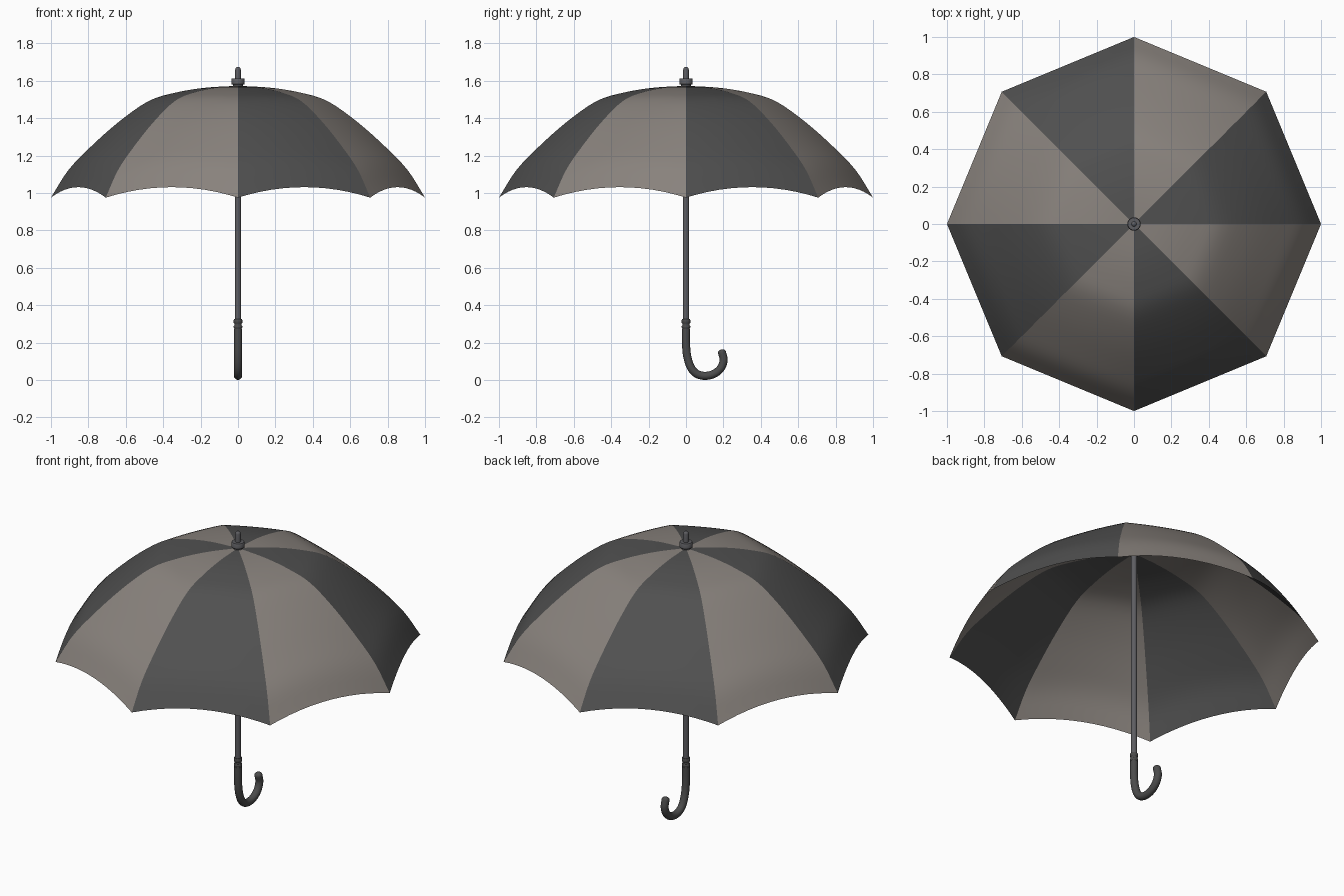
import bpy, bmesh, math
from mathutils import Vector

if "Cube" in bpy.data.objects:
    bpy.data.objects.remove(bpy.data.objects["Cube"])


def material(name, rgb):
    m = bpy.data.materials.new(name)
    m.diffuse_color = (*rgb, 1)
    m.use_nodes = True
    m.node_tree.nodes["Principled BSDF"].inputs["Base Color"].default_value = m.diffuse_color
    return m


DARK = material("dark_cloth", (0.08, 0.08, 0.08))
LIGHT = material("light_cloth", (0.25, 0.225, 0.205))
METAL = material("dark_metal", (0.11, 0.11, 0.12))
GRIP = material("grip", (0.07, 0.07, 0.07))


def finish(name, bm, mat, angle=None):
    bmesh.ops.recalc_face_normals(bm, faces=bm.faces)
    me = bpy.data.meshes.new(name)
    bm.to_mesh(me)
    bm.free()
    me.materials.append(mat)
    ob = bpy.data.objects.new(name, me)
    bpy.context.collection.objects.link(ob)
    me.shade_smooth()
    if angle:
        me.set_sharp_from_angle(angle=math.radians(angle))
    return ob


def smooth_path(pts, steps):
    """Catmull-Rom curve through the points."""
    p = [Vector(q) for q in pts]
    p = [2 * p[0] - p[1]] + p + [2 * p[-1] - p[-2]]
    out = []
    for i in range(1, len(p) - 2):
        a, b, c, d = p[i - 1:i + 3]
        for k in range(steps):
            t = k / steps
            out.append(0.5 * (2 * b + (c - a) * t + (2 * a - 5 * b + 4 * c - d) * t * t
                              + (3 * b - a - 3 * c + d) * t ** 3))
    return out + [p[-2]]


def skin(bm, rings):
    """Join closed rings of points into a capped tube."""
    loops = [[bm.verts.new(v) for v in r] for r in rings]
    n = len(loops[0])
    for a, b in zip(loops, loops[1:]):
        for i in range(n):
            j = (i + 1) % n
            bm.faces.new((a[i], a[j], b[j], b[i]))
    bm.faces.new(loops[0])
    bm.faces.new(loops[-1])


def lathe(name, profile, mat, n=24):
    bm = bmesh.new()
    skin(bm, [[(r * math.cos(i * math.tau / n), r * math.sin(i * math.tau / n), z)
               for i in range(n)] for r, z in profile])
    return finish(name, bm, mat, 40)


# Canopy: eight panels, straight across each chord, with scalloped hems
RIB = smooth_path([(0.0, 1.573, 0), (0.18, 1.562, 0), (0.34, 1.535, 0), (0.48, 1.49, 0),
                   (0.64, 1.378, 0), (0.8, 1.235, 0), (0.91, 1.118, 0), (1.0, 0.975, 0)], 4)
COLS = 12
for k in range(8):
    a0, a1 = k * math.pi / 4, (k + 1) * math.pi / 4
    bm = bmesh.new()
    rows = []
    for r, z, _ in RIB:
        row = []
        for c in range(COLS + 1):
            s = c / COLS
            x = r * ((1 - s) * math.cos(a0) + s * math.cos(a1))
            y = r * ((1 - s) * math.sin(a0) + s * math.sin(a1))
            row.append(bm.verts.new((x, y, z + 0.056 * 4 * s * (1 - s) * r ** 3)))
        rows.append(row)
    for a, b in zip(rows, rows[1:]):
        for c in range(COLS):
            bm.faces.new((a[c], b[c], b[c + 1], a[c + 1]))
    bmesh.ops.remove_doubles(bm, verts=bm.verts, dist=1e-5)
    ob = finish(f"canopy_panel_{k + 1}", bm, LIGHT if k % 2 else DARK)
    if ob.data.polygons[0].normal.z < 0:
        ob.data.flip_normals()

# Shaft
lathe("shaft", [(0.017, 0.27), (0.017, 1.58)], METAL)

# Cap collar and rounded tip on top of the canopy
lathe("top_cap", [(0.026, 1.565), (0.026, 1.58), (0.033, 1.58), (0.036, 1.583),
                  (0.036, 1.607), (0.033, 1.612), (0.017, 1.612)], METAL)
lathe("tip", [(0.015, 1.6), (0.015, 1.66), (0.013, 1.667), (0.008, 1.672),
              (0.002, 1.674)], METAL)

# Grip collars
for i, (z0, z1) in enumerate([(0.276, 0.291), (0.302, 0.325)]):
    lathe(f"grip_collar_{i + 1}", [(0.02, z0), (0.023, z0 + 0.004), (0.023, z1 - 0.004),
                                   (0.02, z1)], GRIP)
lathe("grip_neck", [(0.02, 0.26), (0.02, 0.315)], GRIP)

# Hooked handle swept in the y-z plane, with a rounded end
path = smooth_path([(0, 0, 0.272), (0, 0, 0.2), (0, 0.006, 0.13), (0, 0.025, 0.069),
                    (0, 0.056, 0.034), (0, 0.1, 0.022), (0, 0.148, 0.032), (0, 0.185, 0.062),
                    (0, 0.201, 0.105), (0, 0.192, 0.148)], 5)
end_dir = (path[-1] - path[-2]).normalized()
stations = [(p, 0.0215) for p in path]
stations += [(path[-1] + end_dir * 0.016 * math.sin(t), 0.0215 * math.cos(t))
             for t in (0.4, 0.8, 1.2, 1.5)]
rings = []
for i, (p, rad) in enumerate(stations):
    t = (stations[min(i + 1, len(stations) - 1)][0] - stations[max(i - 1, 0)][0]).normalized()
    side = Vector((1, 0, 0))
    up = t.cross(side)
    rings.append([p + rad * (math.cos(j * math.tau / 20) * side + math.sin(j * math.tau / 20) * up)
                  for j in range(20)])
bm = bmesh.new()
skin(bm, rings)
finish("hooked_handle", bm, GRIP, 50)
